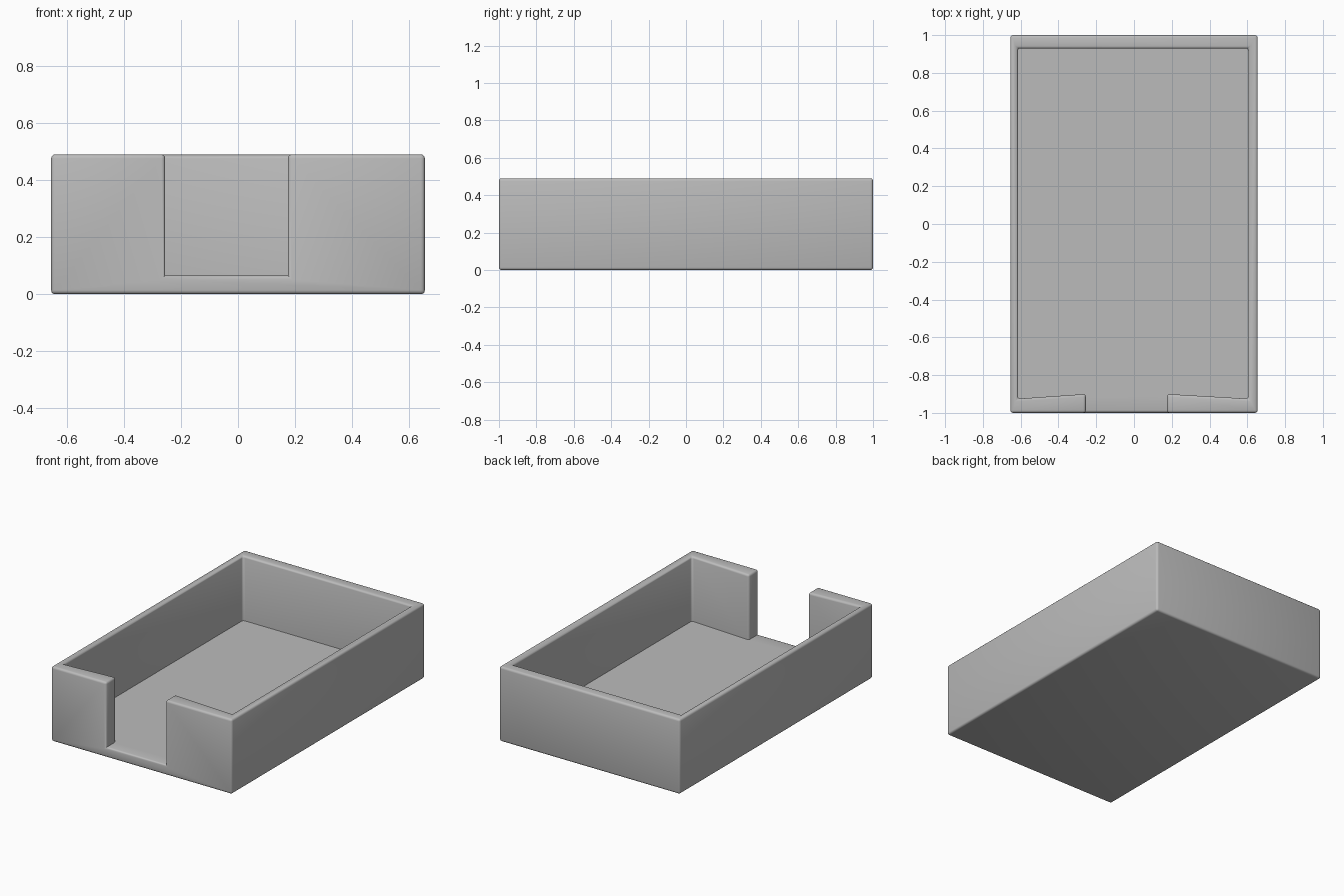
import bpy, bmesh, math

if "Cube" in bpy.data.objects:
    bpy.data.objects.remove(bpy.data.objects["Cube"])

HEIGHT, FLOOR, HALF_X, HALF_Y = 0.49, 0.065, 0.655, 1.0

# Tray plan: outer rectangle, and pocket outline open through the front
outer = [(-HALF_X, -HALF_Y), (HALF_X, -HALF_Y), (HALF_X, HALF_Y), (-HALF_X, HALF_Y)]
pocket = [(0.175, -HALF_Y), (0.175, -0.90), (0.605, -0.925), (0.605, 0.93),
          (-0.615, 0.93), (-0.615, -0.925), (-0.255, -0.90), (-0.255, -HALF_Y)]

bm = bmesh.new()


def ring(points, z):
    return [bm.verts.new((x, y, z)) for x, y in points]


bottom, top = ring(outer, 0), ring(outer, HEIGHT)
floor, rim = ring(pocket, FLOOR), ring(pocket, HEIGHT)

# Underside, pocket floor and top rim
bm.faces.new(bottom[::-1])
bm.faces.new(floor)
bm.faces.new([top[1], top[2], top[3], top[0]] + rim[::-1])

# Right, back and left outer walls
for i in (1, 2, 3):
    j = (i + 1) % 4
    bm.faces.new([bottom[i], bottom[j], top[j], top[i]])

# Front wall with the finger notch
bm.faces.new([bottom[0], bottom[1], top[1], rim[0], floor[0], floor[-1], rim[-1], top[0]])

# Inner walls
for i in range(7):
    bm.faces.new([floor[i], rim[i], rim[i + 1], floor[i + 1]])
bmesh.ops.recalc_face_normals(bm, faces=bm.faces[:])


# Round every edge except the crease where the walls meet the floor
def is_crease(edge):
    on_floor = all(abs(v.co.z - FLOOR) < 1e-4 for v in edge.verts)
    at_front = all(v.co.y < -HALF_Y + 1e-4 for v in edge.verts)
    return on_floor and not at_front


bmesh.ops.bevel(bm, geom=[e for e in bm.edges if not is_crease(e)], offset=0.014,
                offset_type='OFFSET', segments=3, profile=0.5, affect='EDGES',
                clamp_overlap=True)

mesh = bpy.data.meshes.new("tray")
bm.to_mesh(mesh)
bm.free()
tray = bpy.data.objects.new("tray", mesh)
bpy.context.collection.objects.link(tray)

grey = bpy.data.materials.new("grey plastic")
grey.diffuse_color = (0.5, 0.5, 0.5, 1)
grey.use_nodes = True
grey.node_tree.nodes["Principled BSDF"].inputs["Base Color"].default_value = grey.diffuse_color
mesh.materials.append(grey)

bpy.context.view_layer.objects.active = tray
tray.select_set(True)
bpy.ops.object.shade_smooth_by_angle(angle=math.radians(45))
